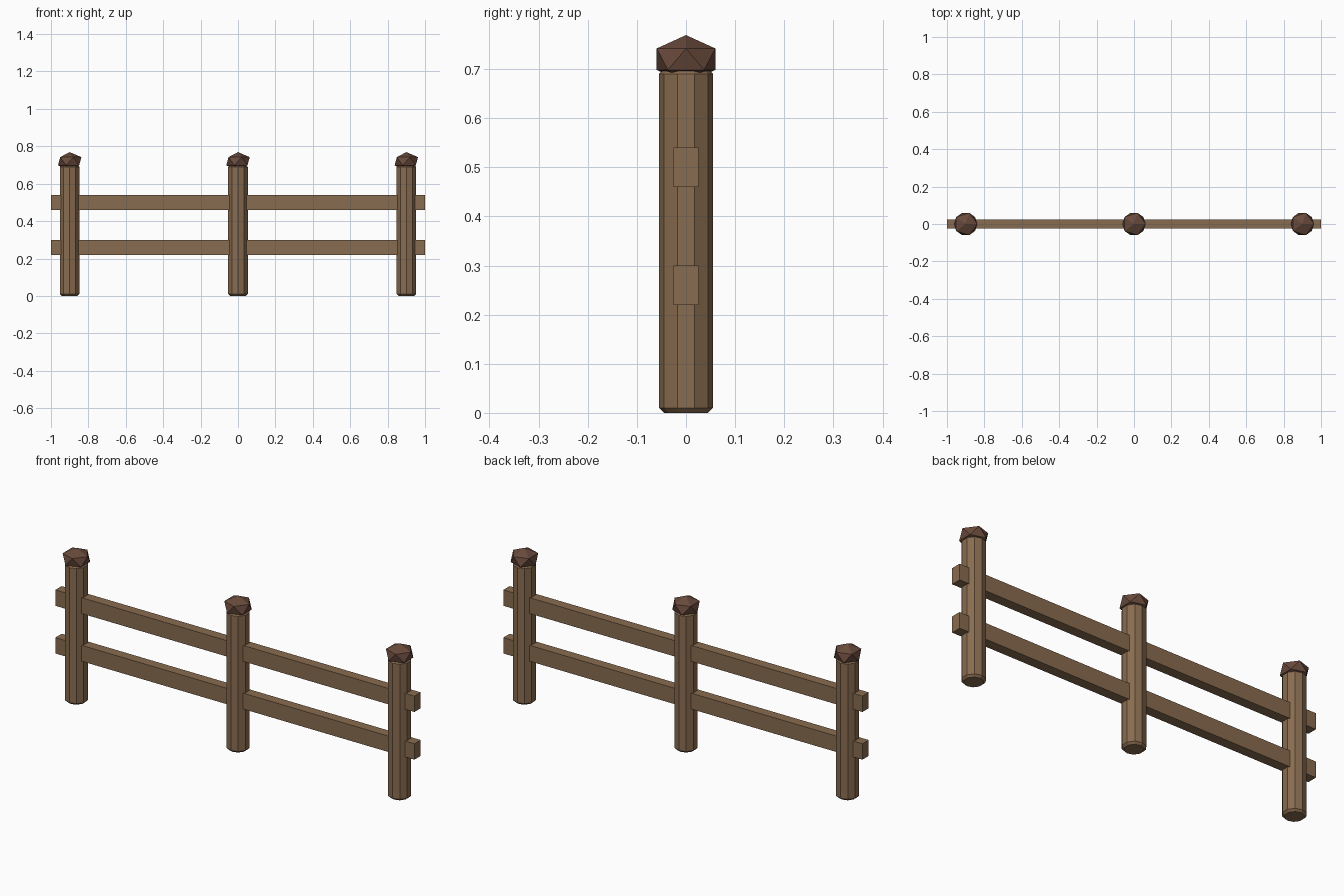
import bpy, bmesh
from math import pi
from mathutils import Matrix

if "Cube" in bpy.data.objects:
    bpy.data.objects.remove(bpy.data.objects["Cube"])


def material(name, rgb):
    m = bpy.data.materials.new(name)
    m.diffuse_color = (*rgb, 1)
    m.use_nodes = True
    m.node_tree.nodes["Principled BSDF"].inputs["Base Color"].default_value = m.diffuse_color
    return m


wood = material("wood", (0.25, 0.15, 0.08))
dark_wood = material("dark_wood", (0.14, 0.068, 0.045))


def add_object(name, bm, mat, location):
    bmesh.ops.recalc_face_normals(bm, faces=bm.faces)
    mesh = bpy.data.meshes.new(name)
    bm.to_mesh(mesh)
    bm.free()
    mesh.materials.append(mat)
    ob = bpy.data.objects.new(name, mesh)
    ob.location = location
    bpy.context.collection.objects.link(ob)
    return ob


def post(name, x, radius=0.055, height=0.7):
    # ten-sided post with chamfered ends
    bm = bmesh.new()
    bmesh.ops.create_cone(bm, cap_ends=True, segments=10, radius1=radius,
                          radius2=radius, depth=height,
                          matrix=Matrix.Rotation(pi / 2, 4, 'Z'))
    # put a corner on the y axis
    turn = max(bm.verts, key=lambda v: v.co.y).co.to_2d().angle_signed((0, 1))
    bmesh.ops.rotate(bm, verts=bm.verts, matrix=Matrix.Rotation(-turn, 3, 'Z'))
    rims = [e for e in bm.edges if abs(e.verts[0].co.z - e.verts[1].co.z) < 1e-4]
    bmesh.ops.bevel(bm, geom=rims, offset=0.01, segments=1, affect='EDGES')
    add_object(name, bm, wood, (x, 0, height / 2))


def cap(name, x):
    # squashed icosahedron sunk into the post top
    bm = bmesh.new()
    bmesh.ops.create_icosphere(bm, subdivisions=1, radius=0.07,
                               matrix=Matrix.Diagonal((1, 1, 0.7, 1)))
    add_object(name, bm, dark_wood, (x, 0, 0.72))


def rail(name, z):
    # square-cut rail running through all posts
    bm = bmesh.new()
    bmesh.ops.create_cube(bm, size=1, matrix=Matrix.Diagonal((2, 0.05, 0.08, 1)))
    add_object(name, bm, wood, (0, 0, z))


for side, x in (("left", -0.9), ("middle", 0), ("right", 0.9)):
    post(side + "_post", x)
    cap(side + "_cap", x)

rail("lower_rail", 0.26)
rail("upper_rail", 0.50)
